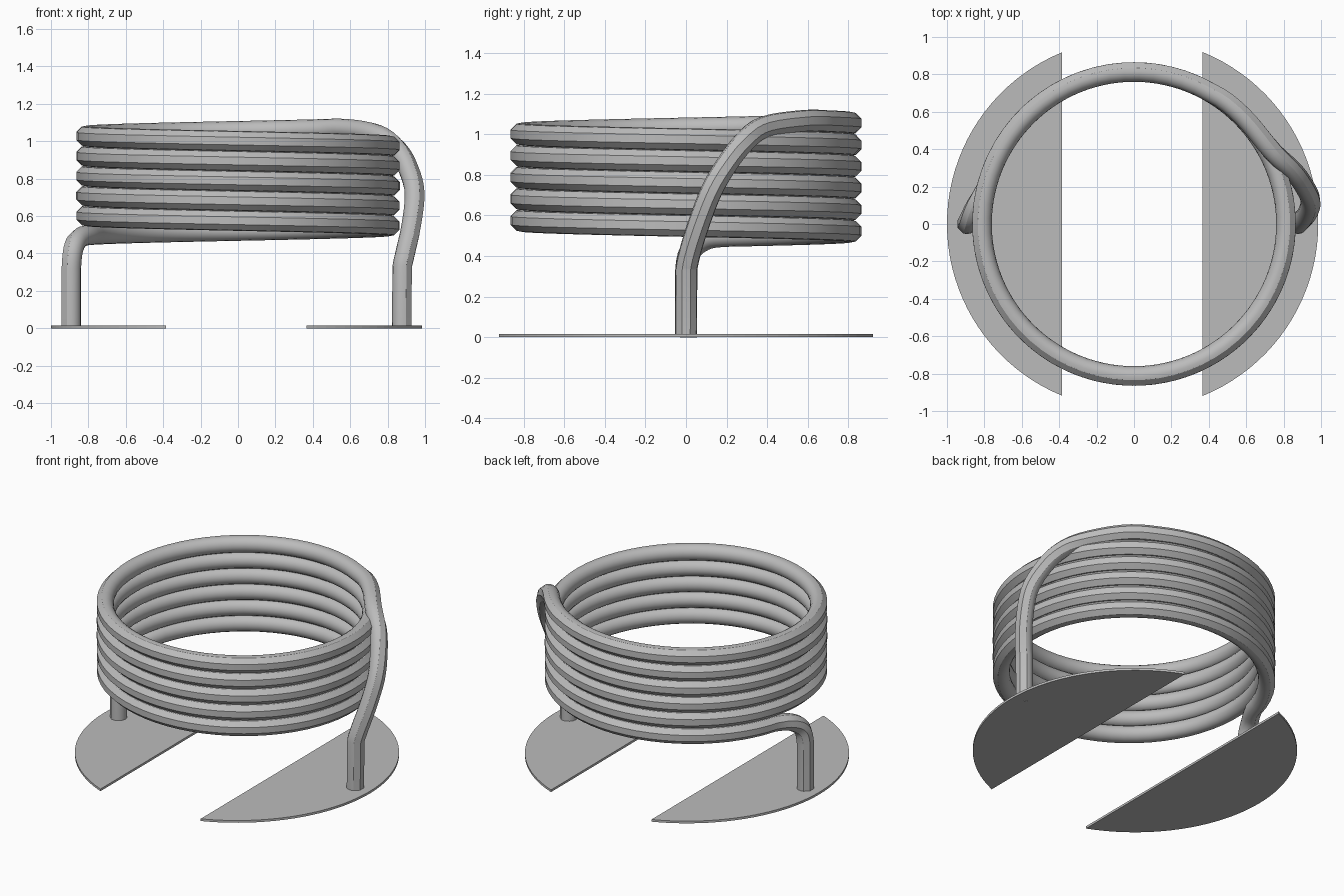
import bpy, bmesh
from math import cos, sin, pi, radians, acos
from mathutils import Vector

cube = bpy.data.objects.get("Cube")
if cube:
    bpy.data.objects.remove(cube, do_unlink=True)

metal = bpy.data.materials.new("grey_metal")
metal.use_nodes = True
GREY = (0.5, 0.5, 0.5, 1)
metal.diffuse_color = GREY
metal.node_tree.nodes["Principled BSDF"].inputs["Base Color"].default_value = GREY


def finish(name, bm, smooth_angle=None):
    bmesh.ops.recalc_face_normals(bm, faces=bm.faces)
    mesh = bpy.data.meshes.new(name)
    bm.to_mesh(mesh)
    bm.free()
    mesh.materials.append(metal)
    obj = bpy.data.objects.new(name, mesh)
    bpy.context.collection.objects.link(obj)
    if smooth_angle:
        bpy.ops.object.select_all(action='DESELECT')
        obj.select_set(True)
        bpy.context.view_layer.objects.active = obj
        bpy.ops.object.shade_smooth_by_angle(angle=radians(smooth_angle))
    return obj


def spline(points, steps=4):
    """Smooth path through all points except the two outer guides."""
    path = []
    for a, b, c, d in zip(points, points[1:], points[2:], points[3:]):
        for i in range(steps):
            t = i / steps
            path.append(0.5 * (2 * b + (c - a) * t
                               + (2 * a - 5 * b + 4 * c - d) * t ** 2
                               + (3 * b - a - 3 * c + d) * t ** 3))
    return path


# Path of the coil: clockwise and rising
RADIUS, PITCH, TUBE = 0.815, 0.1065, 0.054
START, SWEEP, STEPS = 166, 5 * 360 + 106, 340


def coil_point(i):
    deg = START - SWEEP * i / STEPS
    a = radians(deg)
    return Vector((RADIUS * cos(a), RADIUS * sin(a),
                   0.495 + PITCH * (180 - deg) / 360))


coil = [coil_point(i) for i in range(STEPS + 1)]

# Paths of the two end bends
inlet = [Vector(p) for p in ((-0.893, 0, 0.2), (-0.893, 0, 0.32),
                             (-0.882, 0.02, 0.42), (-0.85, 0.09, 0.48))]
outlet = [Vector(p) for p in ((0.58, 0.58, 1.065), (0.745, 0.385, 1.035),
                              (0.85, 0.285, 0.96), (0.912, 0.2, 0.85),
                              (0.945, 0.125, 0.72), (0.928, 0.06, 0.55),
                              (0.895, 0.015, 0.4), (0.877, 0, 0.31),
                              (0.877, 0, 0.2))]
path = [Vector((-0.893, 0, 0))]
path += spline(inlet + [coil[0], coil[4]])
path += coil[:-1]
path += spline([coil[-5], coil[-1]] + outlet)
path += [Vector((0.877, 0, 0))]

# Tube section: faceted outside, rounder inside
section = [-67.5, -22.5, 22.5, 67.5] + [90 + 22.5 * k for k in range(9)]

bm = bmesh.new()
rings = []
for i, p in enumerate(path):
    before, after = path[max(i - 1, 0)], path[min(i + 1, len(path) - 1)]
    tangent = (after - before).normalized()
    out = Vector((p.x, p.y, 0))
    out = (out - tangent * out.dot(tangent)).normalized()
    up = tangent.cross(out)
    rings.append([bm.verts.new(p + TUBE * (out * cos(radians(a)) + up * sin(radians(a))))
                  for a in section])
n = len(section)
for r, s in zip(rings, rings[1:]):
    for k in range(n):
        bm.faces.new((r[k], r[(k + 1) % n], s[(k + 1) % n], s[k]))
bm.faces.new(rings[0])
bm.faces.new(rings[-1])
finish("coiled_tube", bm, 30)


# Base plates: circle segments at either side
def base_plate(name, side, cut, centre=-0.0075, radius=0.9925, thick=0.015):
    half = acos(abs(cut - centre) / radius)
    bm = bmesh.new()
    rim = []
    for i in range(41):
        a = half * (i / 20 - 1)
        rim.append(bm.verts.new((centre + side * radius * cos(a), radius * sin(a), 0)))
    face = bm.faces.new(rim)
    top = bmesh.ops.extrude_face_region(bm, geom=[face], use_keep_orig=True)
    moved = [g for g in top["geom"] if isinstance(g, bmesh.types.BMVert)]
    bmesh.ops.translate(bm, verts=moved, vec=(0, 0, thick))
    finish(name, bm)


base_plate("left_base_plate", 1, 0.365)
base_plate("right_base_plate", -1, -0.385)
